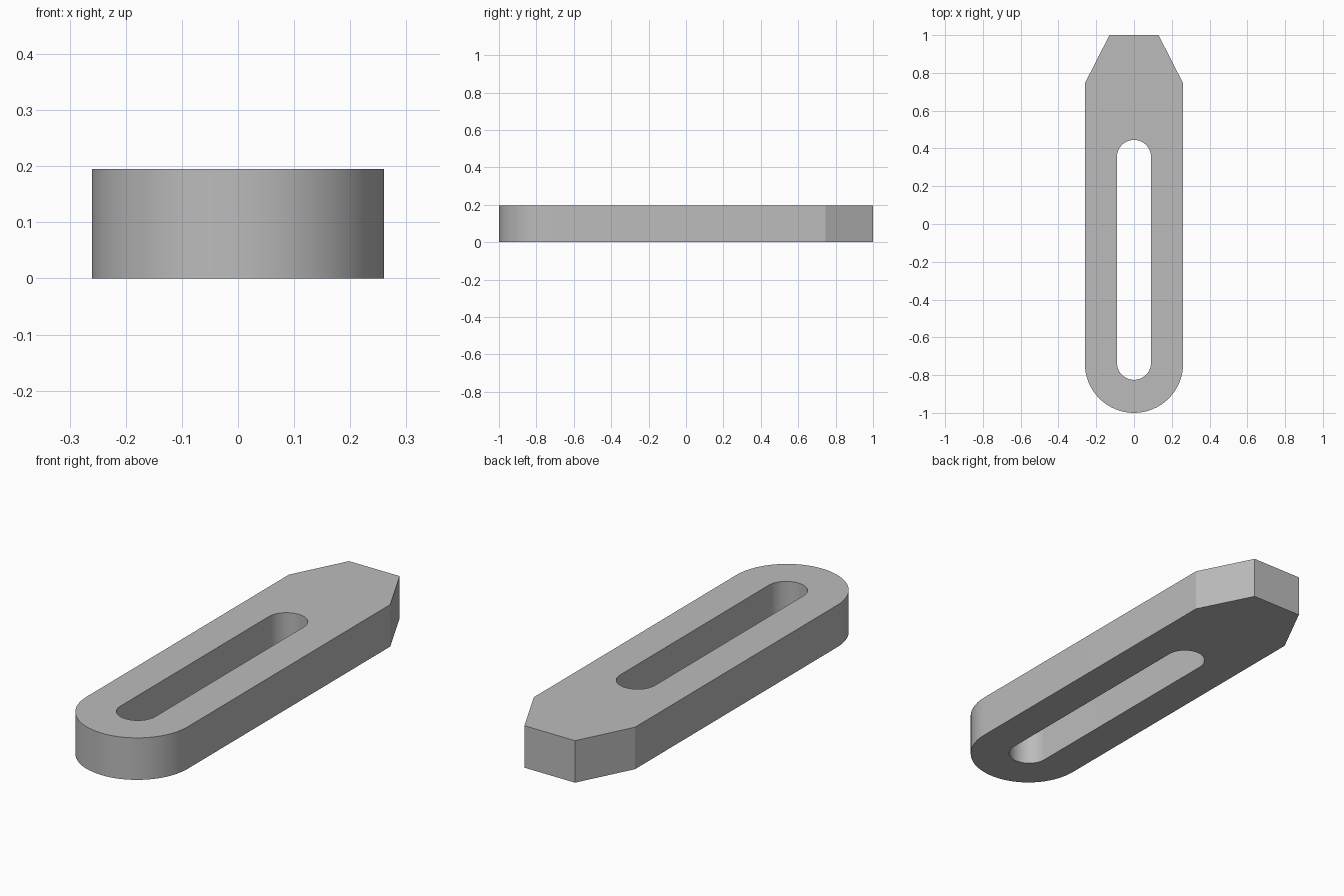
import bpy, bmesh
from math import pi, sin, cos, radians

cube = bpy.data.objects.get("Cube")
if cube:
    bpy.data.objects.remove(cube, do_unlink=True)

HEIGHT = 0.195
HALF_WIDTH = 0.26
SLOT_RADIUS = 0.09

steel = bpy.data.materials.new("grey_steel")
steel.use_nodes = True
grey = (0.5, 0.5, 0.5, 1)
steel.diffuse_color = grey
steel.node_tree.nodes["Principled BSDF"].inputs["Base Color"].default_value = grey


def arc(radius, y, start, steps=32):
    """Half circle centred on x = 0, counter-clockwise from the start angle."""
    return [(radius * cos(start + pi * i / steps), y + radius * sin(start + pi * i / steps))
            for i in range(steps + 1)]


# Outline: rounded front end, tapered back end
outline = arc(HALF_WIDTH, -0.74, pi) + [(HALF_WIDTH, 0.745), (0.13, 1), (-0.13, 1), (-HALF_WIDTH, 0.745)]
# Long slot with round ends
slot = arc(SLOT_RADIUS, -0.735, pi) + arc(SLOT_RADIUS, 0.355, 0)

bm = bmesh.new()
edges = []
for loop in (outline, slot):
    verts = [bm.verts.new((x, y, 0)) for x, y in loop]
    edges += [bm.edges.new((a, b)) for a, b in zip(verts, verts[1:] + verts[:1])]
bmesh.ops.triangle_fill(bm, edges=edges, use_beauty=True, normal=(0, 0, 1))

# Raise the flat plate to full thickness
result = bmesh.ops.extrude_face_region(bm, geom=bm.faces[:], use_keep_orig=True)
top = [g for g in result["geom"] if isinstance(g, bmesh.types.BMVert)]
bmesh.ops.translate(bm, verts=top, vec=(0, 0, HEIGHT))
bmesh.ops.recalc_face_normals(bm, faces=bm.faces[:])

mesh = bpy.data.meshes.new("clamp_strap")
bm.to_mesh(mesh)
bm.free()
mesh.materials.append(steel)
strap = bpy.data.objects.new("clamp_strap", mesh)
bpy.context.collection.objects.link(strap)

# Smooth round ends, sharp rims and corners
bpy.ops.object.select_all(action="DESELECT")
strap.select_set(True)
bpy.context.view_layer.objects.active = strap
bpy.ops.object.shade_smooth_by_angle(angle=radians(20))
